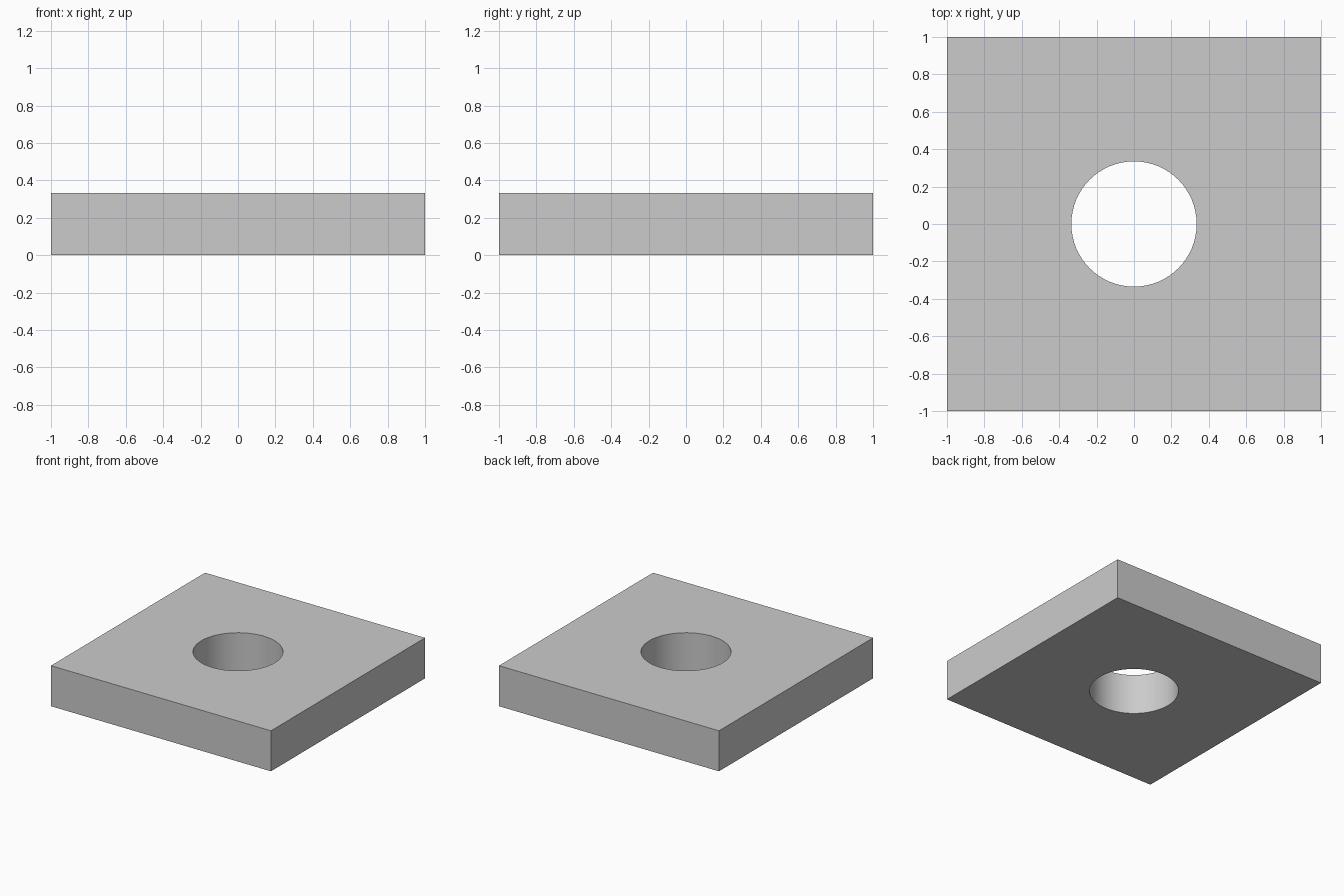
import bpy, bmesh, math

if "Cube" in bpy.data.objects:
    bpy.data.objects.remove(bpy.data.objects["Cube"])

HEIGHT = 0.333
HOLE_RADIUS = 0.335
SEGMENTS = 64  # multiple of 8, so the square's corners fall on the ring

bm = bmesh.new()


def ring(z, square):
    """Closed ring of vertices: the square outline or the round hole edge."""
    verts = []
    for i in range(SEGMENTS):
        a = 2 * math.pi * i / SEGMENTS
        c, s = math.cos(a), math.sin(a)
        r = 1 / max(abs(c), abs(s)) if square else HOLE_RADIUS
        verts.append(bm.verts.new((r * c, r * s, z)))
    return verts


# Square plate with a round through-hole: four rings joined in a closed loop
rings = [ring(0, True), ring(HEIGHT, True), ring(HEIGHT, False), ring(0, False)]
for k in range(4):
    a, b = rings[k], rings[(k + 1) % 4]
    for i in range(SEGMENTS):
        j = (i + 1) % SEGMENTS
        bm.faces.new((a[i], a[j], b[j], b[i]))
bmesh.ops.recalc_face_normals(bm, faces=bm.faces)

mesh = bpy.data.meshes.new("square_washer")
bm.to_mesh(mesh)
bm.free()
washer = bpy.data.objects.new("square_washer", mesh)
bpy.context.collection.objects.link(washer)

# Smooth hole wall, sharp edges
bpy.context.view_layer.objects.active = washer
washer.select_set(True)
bpy.ops.object.shade_smooth_by_angle(angle=math.radians(30))
